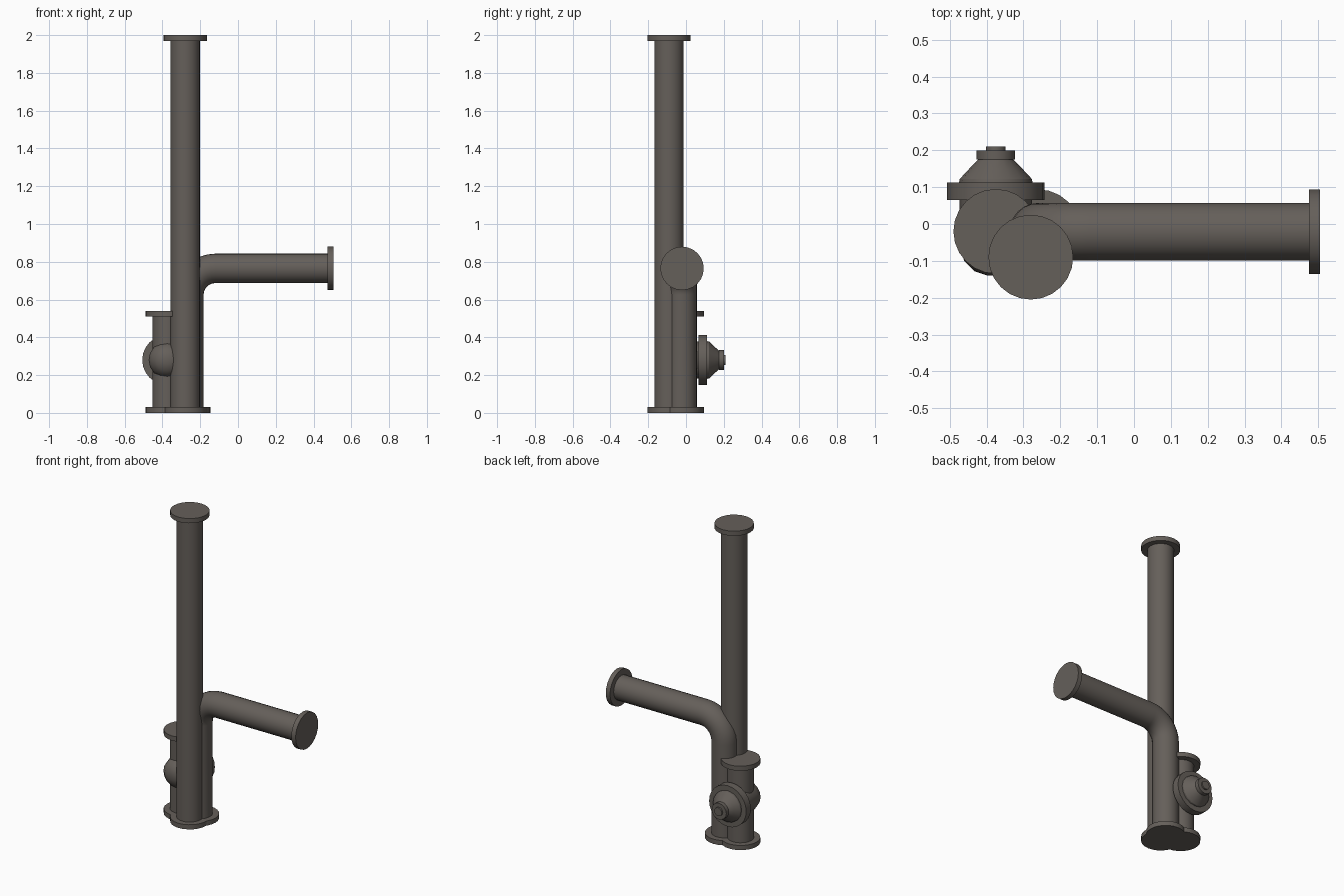
import bpy, bmesh, math
from mathutils import Vector

if "Cube" in bpy.data.objects:
    bpy.data.objects.remove(bpy.data.objects["Cube"])

metal = bpy.data.materials.new("dark_grey_metal")
metal.diffuse_color = (0.13, 0.115, 0.102, 1)
metal.use_nodes = True
metal.node_tree.nodes["Principled BSDF"].inputs["Base Color"].default_value = metal.diffuse_color


def sweep(name, stations, sides=24, angle=35):
    """Closed round solid from (centre, direction, radius) stations."""
    bm = bmesh.new()
    rings = []
    for c, d, r in stations:
        c, d = Vector(c), Vector(d).normalized()
        u = Vector((0, 1, 0)) if abs(d.y) < 0.5 else Vector((1, 0, 0))
        v = d.cross(u)
        rings.append([bm.verts.new(c + r * (math.cos(t) * u + math.sin(t) * v))
                      for t in (2 * math.pi * i / sides for i in range(sides))])
    for a, b in zip(rings, rings[1:]):
        for i in range(sides):
            j = (i + 1) % sides
            bm.faces.new((a[i], a[j], b[j], b[i]))
    bm.faces.new(rings[0][::-1])
    bm.faces.new(rings[-1])
    bmesh.ops.recalc_face_normals(bm, faces=bm.faces)
    me = bpy.data.meshes.new(name)
    bm.to_mesh(me)
    bm.free()
    me.materials.append(metal)
    ob = bpy.data.objects.new(name, me)
    bpy.context.collection.objects.link(ob)
    bpy.context.view_layer.objects.active = ob
    bpy.ops.object.select_all(action='DESELECT')
    ob.select_set(True)
    bpy.ops.object.shade_smooth_by_angle(angle=math.radians(angle))
    return ob


UP = (0, 0, 1)
R, RF, T = 0.078, 0.115, 0.03   # pipe radius, flange radius, flange thickness


def flange(name, start, d):
    s = Vector(start)
    sweep(name, [(s, d, RF), (s + T * Vector(d), d, RF)])


def upright(name, x, y, top):
    sweep(name, [((x, y, 0.01), UP, R), ((x, y, top - 0.01), UP, R)])
    flange(name + "_base_flange", (x, y, 0), UP)
    flange(name + "_top_flange", (x, y, top - T), UP)


# Straight pipes
upright("tall_pipe", -0.28, -0.09, 2.0)
upright("valve_pipe", -0.375, -0.02, 0.54)

# Elbow pipe
px, py, pz, br = -0.26, -0.021, 0.765, 0.14
path = [((px, py, 0.01), UP, R)]
for i in range(9):
    a = math.pi / 2 * i / 8
    path.append(((px + br - br * math.cos(a), py, pz - br + br * math.sin(a)),
                 (math.sin(a), 0, math.cos(a)), R))
path.append(((0.49, py, pz), (1, 0, 0), R))
sweep("elbow_pipe", path)
flange("elbow_base_flange", (px, py, 0), UP)
flange("elbow_end_flange", (0.475, py, pz), (1, 0, 0))


# Valve parts turned around the y axis
def turned(name, profile, sides):
    sweep(name, [((-0.375, y, 0.28), (0, 1, 0), r) for y, r in profile], sides, 30)


turned("valve_body", [(-0.14, 0.022), (-0.128, 0.058), (-0.1, 0.086), (-0.06, 0.098),
                      (0.07, 0.098)], 16)
turned("valve_flange", [(0.065, 0.132), (0.112, 0.132)], 24)
turned("valve_bonnet", [(0.11, 0.1), (0.122, 0.098), (0.15, 0.072), (0.177, 0.046)], 16)
turned("valve_cap", [(0.175, 0.052), (0.2, 0.052)], 16)
turned("valve_stem", [(0.195, 0.027), (0.21, 0.027)], 16)
